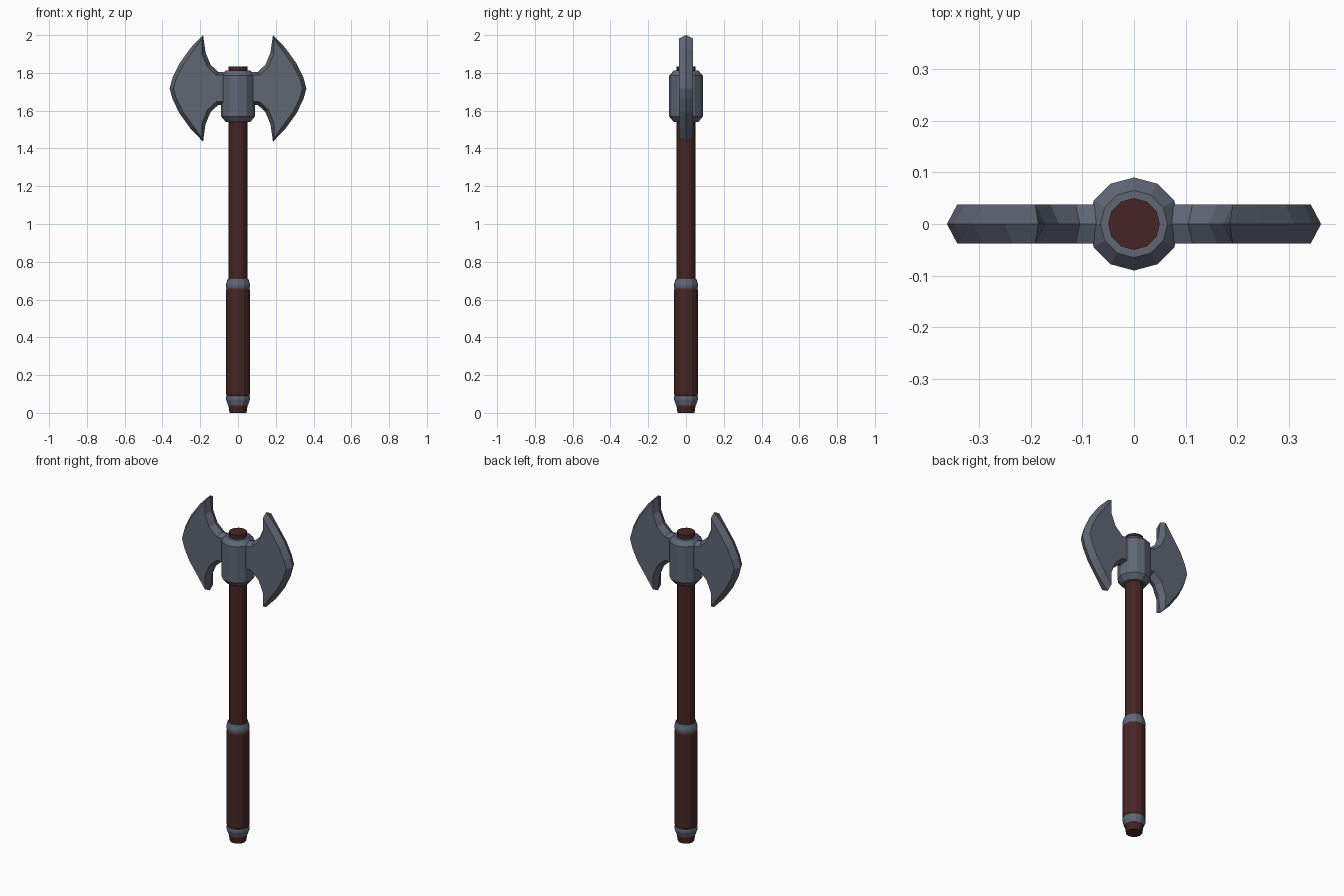
import bpy, bmesh, math
from mathutils import Vector

cube = bpy.data.objects.get("Cube")
if cube:
    bpy.data.objects.remove(cube)


def material(name, rgb):
    m = bpy.data.materials.new(name)
    m.use_nodes = True
    m.diffuse_color = (*rgb, 1)
    m.node_tree.nodes["Principled BSDF"].inputs["Base Color"].default_value = (*rgb, 1)
    return m


steel = material("blue grey steel", (0.115, 0.133, 0.175))
wood = material("dark red wood", (0.064, 0.018, 0.018))


def finish(name, bm, mat):
    bmesh.ops.recalc_face_normals(bm, faces=bm.faces)
    mesh = bpy.data.meshes.new(name)
    bm.to_mesh(mesh)
    bm.free()
    mesh.materials.append(mat)
    obj = bpy.data.objects.new(name, mesh)
    bpy.context.collection.objects.link(obj)
    return obj


def lathe(name, profile, mat, sides=12):
    """Closed faceted solid from (radius, z) pairs."""
    bm = bmesh.new()
    rings = []
    for r, z in profile:
        angles = [math.tau * i / sides for i in range(sides)]
        rings.append([bm.verts.new((r * math.cos(a), r * math.sin(a), z)) for a in angles])
    for low, high in zip(rings, rings[1:]):
        for i in range(sides):
            j = (i + 1) % sides
            bm.faces.new((low[i], low[j], high[j], high[i]))
    bm.faces.new(rings[0][::-1])
    bm.faces.new(rings[-1])
    return finish(name, bm, mat)


# Handle parts
lathe("pommel", [(0.045, 0), (0.052, 0.05)], wood)
lathe("shaft", [(0.05, 0.04), (0.05, 1.835)], wood)
lathe("grip", [(0.058, 0.085), (0.063, 0.1), (0.063, 0.65), (0.058, 0.665)], wood)
lathe("lower_band", [(0.053, 0.04), (0.063, 0.07), (0.063, 0.085), (0.058, 0.094)], steel)
lathe("upper_band", [(0.06, 0.657), (0.063, 0.668), (0.063, 0.682), (0.055, 0.71)], steel)

# Head socket
lathe("socket", [(0.065, 1.54), (0.09, 1.57), (0.09, 1.785), (0.065, 1.812)], steel)

# Double blade: ridge outline in the middle, inset flat cheeks on both sides
MID, HALF, BEVEL = 1.718, 0.038, 0.02
upper = [(0.355, 0.05), (0.345, 0.065), (0.31, 0.132), (0.25, 0.215), (0.185, 0.282),
         (0.172, 0.19), (0.145, 0.125), (0.105, 0.088), (0.05, 0.083)]
upper[0:2] = [(0.362, 0.0), (0.346, 0.058)]
outline = [Vector((x, z)) for x, z in upper]
outline += [Vector((x, -z)) for x, z in reversed(upper[1:])]


def inset(points, depth):
    result = []
    for i, p in enumerate(points):
        d1 = (p - points[i - 1]).normalized()
        d2 = (points[(i + 1) % len(points)] - p).normalized()
        inward = Vector((-d1.y - d2.y, d1.x + d2.x)).normalized()
        result.append(p + inward * depth)
    return result


bm = bmesh.new()
cheek = inset(outline, BEVEL)
layers = [[bm.verts.new((p.x, y, MID + p.y)) for p in pts]
          for pts, y in ((cheek, -HALF), (outline, 0), (cheek, HALF))]
count = len(outline)
for a, b in zip(layers, layers[1:]):
    for i in range(count):
        j = (i + 1) % count
        bm.faces.new((a[i], a[j], b[j], b[i]))
bm.faces.new(layers[0])
bm.faces.new(layers[2][::-1])
blades = finish("blades", bm, steel)
mirror = blades.modifiers.new("other blade", "MIRROR")
mirror.use_axis = (True, False, False)
mirror.use_mirror_merge = False
